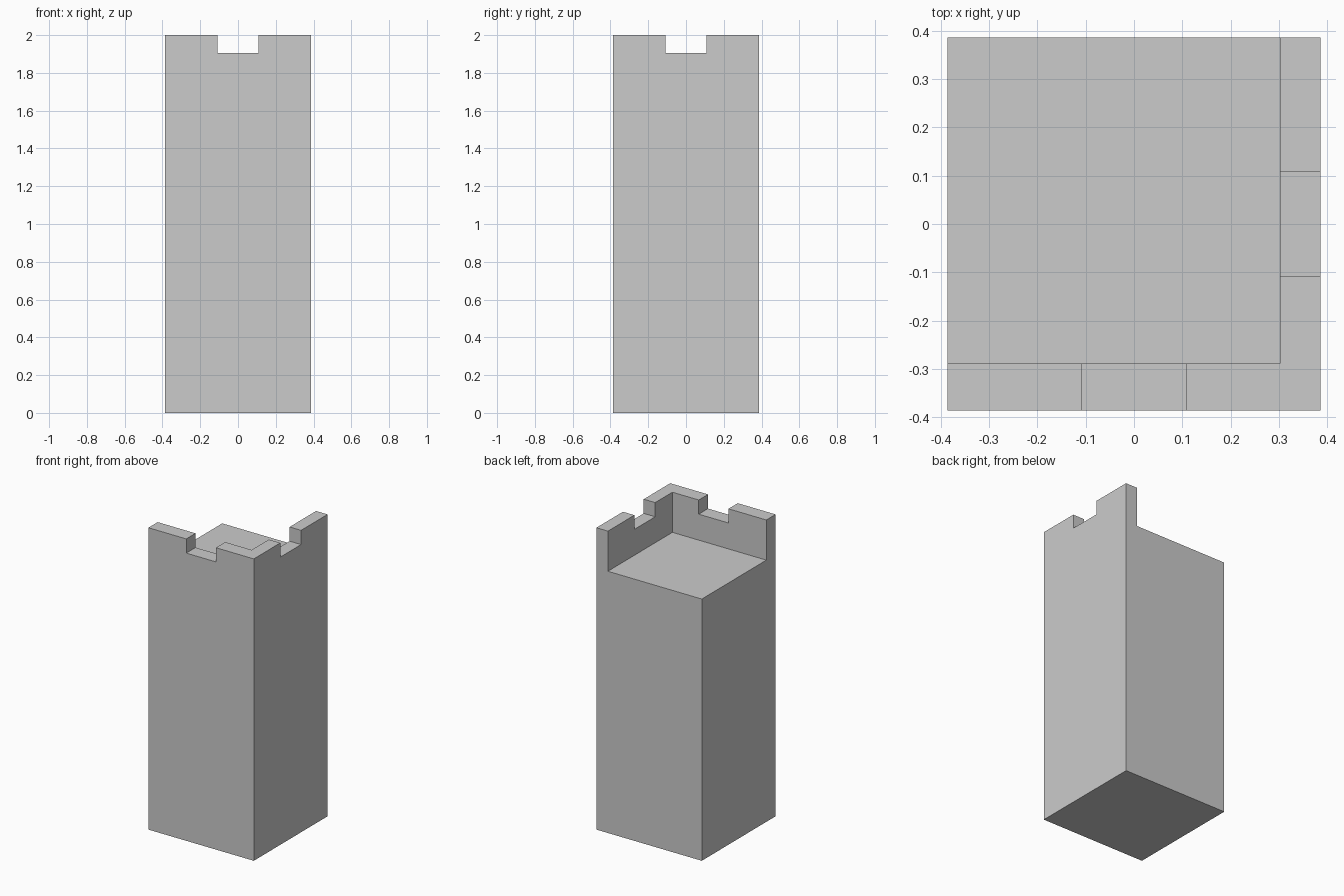
import bpy

if "Cube" in bpy.data.objects:
    bpy.data.objects.remove(bpy.data.objects["Cube"])

HALF = 0.386      # half width of the square tower
SEAM_Z = 1.575    # joint between shaft and crown
FLOOR_Z = 1.734   # walkway floor
NOTCH_Z = 1.906   # bottom of the battlement gaps
TOP_Z = 2.0
NOTCH = 0.109     # half width of each gap
WALL_X, WALL_Y = 0.302, -0.289   # inner faces of the two parapets
OUT = 0.5         # cutters reach past the outside


def box(name, lo, hi):
    bpy.ops.mesh.primitive_cube_add(size=1)
    ob = bpy.context.object
    ob.name = name
    for v in ob.data.vertices:
        v.co = [hi[i] if v.co[i] > 0 else lo[i] for i in range(3)]
    return ob


def cut(target, lo, hi):
    cutter = box("cutter", lo, hi)
    cutter.hide_render = True
    mod = target.modifiers.new("cut", 'BOOLEAN')
    mod.operation = 'DIFFERENCE'
    mod.solver = 'EXACT'
    mod.object = cutter
    bpy.context.view_layer.objects.active = target
    bpy.ops.object.modifier_apply(modifier=mod.name)
    bpy.data.objects.remove(cutter, do_unlink=True)


# Plain square shaft
box("tower_shaft", (-HALF, -HALF, 0), (HALF, HALF, SEAM_Z))

# Crown: walkway floor with parapets on the front and right only
crown = box("tower_crown", (-HALF, -HALF, SEAM_Z), (HALF, HALF, TOP_Z))
cut(crown, (-OUT, WALL_Y, FLOOR_Z), (WALL_X, OUT, TOP_Z + 0.1))

# Battlement gaps in the front and right parapets
cut(crown, (-NOTCH, -OUT, NOTCH_Z), (NOTCH, WALL_Y + 0.05, TOP_Z + 0.1))
cut(crown, (WALL_X - 0.05, -NOTCH, NOTCH_Z), (OUT, NOTCH, TOP_Z + 0.1))
